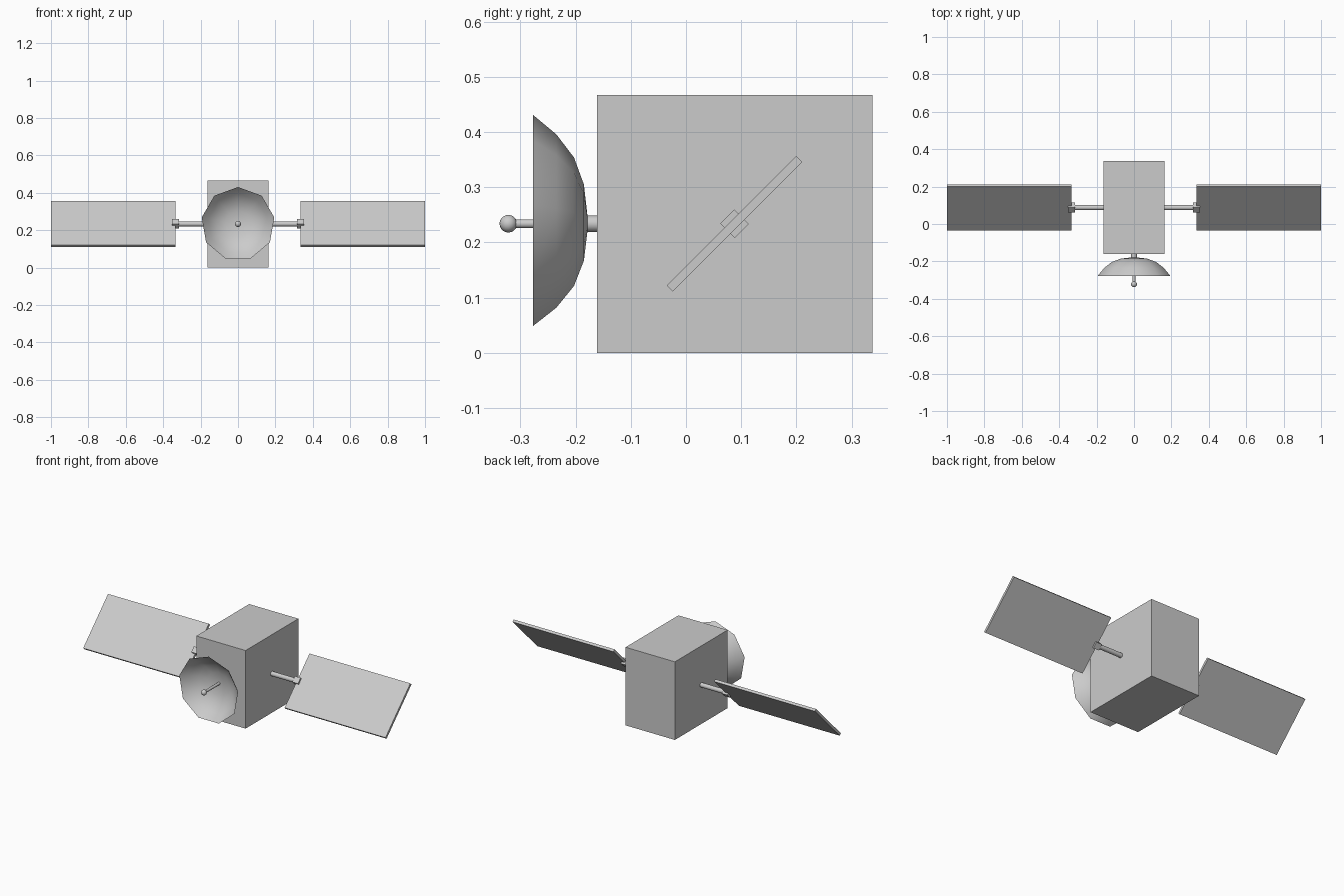
import bpy, bmesh, math
from mathutils import Vector

if "Cube" in bpy.data.objects:
    bpy.data.objects.remove(bpy.data.objects["Cube"])

CZ = 0.234      # height of dish and panel axis
PY = 0.088      # y of the panel axis


def box(name, lo, hi, tilt=0.0):
    """Box from x/y/z limits about its centre, tilted around x."""
    lo, hi = Vector(lo), Vector(hi)
    bpy.ops.mesh.primitive_cube_add(size=1, location=(lo + hi) / 2)
    ob = bpy.context.object
    ob.name = name
    ob.scale = hi - lo
    ob.rotation_euler.x = tilt
    return ob


def rod(name, a, b, radius, sides=16):
    """Smooth cylinder between two points."""
    a, b = Vector(a), Vector(b)
    bpy.ops.mesh.primitive_cylinder_add(vertices=sides, radius=radius,
                                        depth=(b - a).length, location=(a + b) / 2)
    ob = bpy.context.object
    ob.name = name
    ob.rotation_euler = (b - a).to_track_quat('Z', 'Y').to_euler()
    bpy.ops.object.shade_smooth_by_angle(angle=math.radians(40))
    return ob


# main body
box("body", (-0.163, -0.161, 0), (0.163, 0.338, 0.467))

# solar wings, one on each side
tilt = math.radians(45)
for side, s in (("right", 1), ("left", -1)):
    def centred(name, x0, x1, half_y, half_z):
        xs = sorted((s * x0, s * x1))
        return box(name, (xs[0], PY - half_y, CZ - half_z),
                   (xs[1], PY + half_y, CZ + half_z), tilt)
    rod(side + "_wing_arm", (s * 0.155, PY, CZ), (s * 0.32, PY, CZ), 0.0135)
    centred(side + "_wing_clamp", 0.315, 0.353, 0.018, 0.0185)
    centred(side + "_solar_panel", 0.333, 1.0, 0.166, 0.0075)

# nine-sided dish: profile of (radius, y) from the centre to the rim
profile = [(0.071, -0.185), (0.120, -0.203), (0.162, -0.235), (0.197, -0.277)]
SIDES = 9
bm = bmesh.new()
apex = bm.verts.new((0, -0.177, CZ))
rings = []
for r, y in profile:
    rings.append([bm.verts.new((r * math.sin(t), y, CZ + r * math.cos(t)))
                  for t in (2 * math.pi * i / SIDES for i in range(SIDES))])
for i in range(SIDES):
    j = (i + 1) % SIDES
    bm.faces.new((apex, rings[0][i], rings[0][j]))
    for inner, outer in zip(rings, rings[1:]):
        bm.faces.new((inner[i], outer[i], outer[j], inner[j]))
bmesh.ops.recalc_face_normals(bm, faces=bm.faces)
for f in bm.faces:
    f.smooth = True
mesh = bpy.data.meshes.new("dish")
bm.to_mesh(mesh)
bm.free()
bpy.context.collection.objects.link(bpy.data.objects.new("dish", mesh))

# dish mount, feed rod and feed tip
rod("dish_mount", (0, -0.179, CZ), (0, -0.155, CZ), 0.015)
rod("feed_rod", (0, -0.32, CZ), (0, -0.177, CZ), 0.008)
bpy.ops.mesh.primitive_uv_sphere_add(segments=16, ring_count=10, radius=0.016,
                                     location=(0, -0.322, CZ))
bpy.context.object.name = "feed_tip"
bpy.ops.object.shade_smooth()
